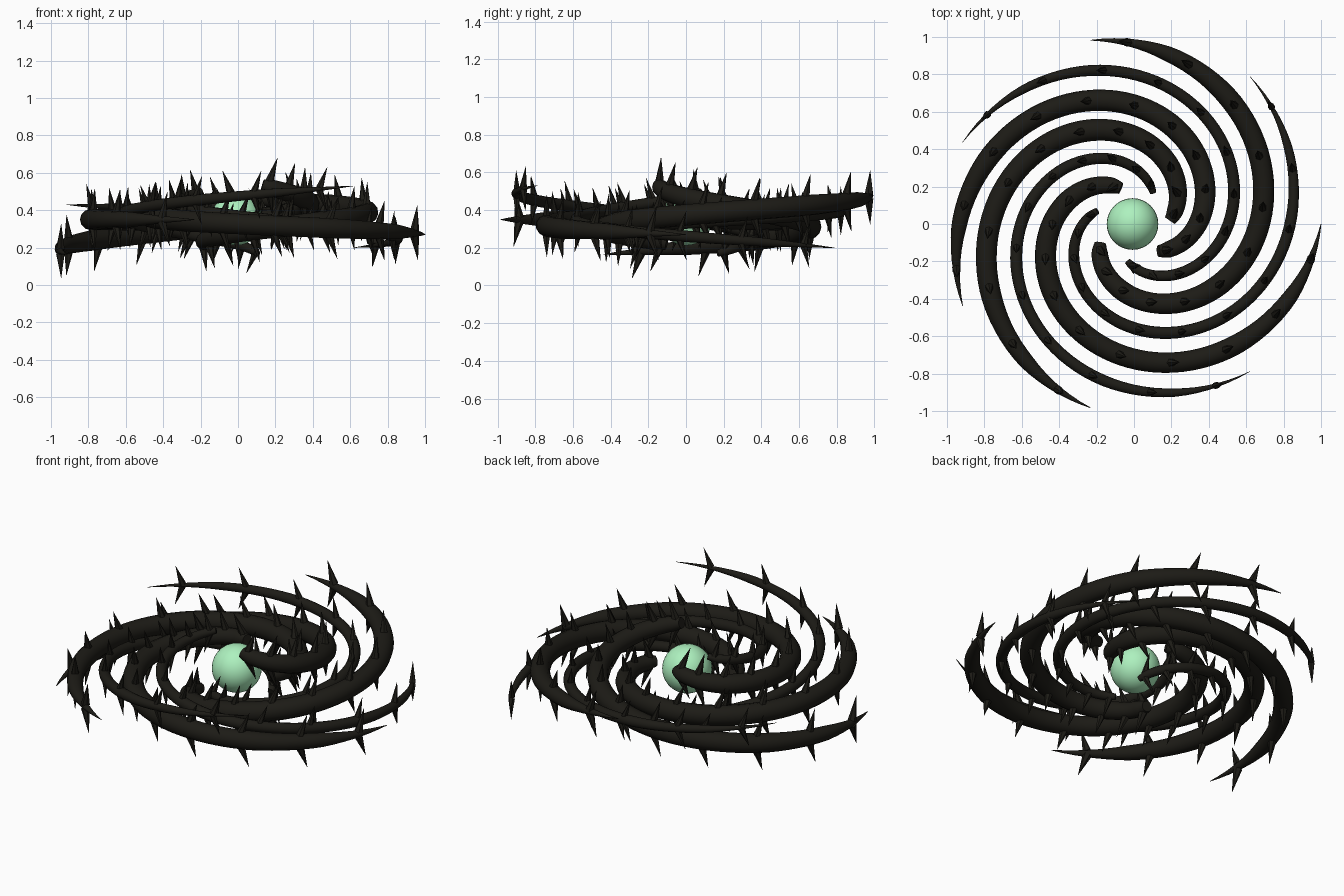
import bpy, bmesh, math, random
from mathutils import Vector, Matrix

if "Cube" in bpy.data.objects:
    bpy.data.objects.remove(bpy.data.objects["Cube"])

random.seed(4)
CX, ZC, R0, R1, SWEEP = -0.008, 0.35, 0.20, 1.008, math.radians(252)
PROFILE = [(0, 0.55), (0.04, 0.78), (0.2, 0.97), (0.45, 1.05), (0.8, 0.98), (0.9, 0.75), (1, 0.03)]


def material(name, col):
    m = bpy.data.materials.new(name)
    m.diffuse_color = (*col, 1)
    m.use_nodes = True
    m.node_tree.nodes["Principled BSDF"].inputs["Base Color"].default_value = m.diffuse_color
    return m


dark = material("dark_bark", (0.012, 0.011, 0.008))
green = material("pale_green", (0.42, 0.88, 0.52))


def width(t):
    for (a, u), (b, v) in zip(PROFILE, PROFILE[1:]):
        if t <= b:
            return u + (v - u) * (t - a) / (b - a)
    return PROFILE[-1][1]


def arm_point(t, tip_angle, rise):
    a = tip_angle - SWEEP * (1 - t)
    r = R0 + (R1 - R0) * t
    return Vector((CX + r * math.cos(a), r * math.sin(a), ZC + rise * (2 * t - 1)))


def add_object(name, mesh, mat):
    ob = bpy.data.objects.new(name, mesh)
    bpy.context.collection.objects.link(ob)
    mesh.materials.clear()
    mesh.materials.append(mat)
    return ob


# Spiral arm: tapered tube along an even spiral that climbs or sinks
def spiral_arm(i, tip_angle, rise, radius):
    n = 72
    cu = bpy.data.curves.new("arm_path", 'CURVE')
    cu.dimensions = '3D'
    cu.bevel_depth = 1.0
    cu.bevel_resolution = 4
    cu.use_fill_caps = True
    sp = cu.splines.new('POLY')
    sp.points.add(n)
    for k, p in enumerate(sp.points):
        t = k / n
        p.co = (*arm_point(t, tip_angle, rise), 1)
        p.radius = radius * width(t)
    tmp = bpy.data.objects.new("arm_path", cu)
    bpy.context.collection.objects.link(tmp)
    bpy.context.view_layer.update()
    mesh = bpy.data.meshes.new_from_object(
        tmp.evaluated_get(bpy.context.evaluated_depsgraph_get()))
    bpy.data.objects.remove(tmp)
    for f in mesh.polygons:
        f.use_smooth = True
    add_object(f"spiral_arm_{i}", mesh, dark)


# Thorns: pairs of cones above and below each arm, leaning towards the tip
def thorns(i, tip_angle, rise, radius, count=12):
    bm = bmesh.new()
    length = 0.09 + 0.9 * radius
    for k in range(count):
        t = 0.03 + 0.925 * k / (count - 1)
        p = arm_point(t, tip_angle, rise)
        tan = (arm_point(t + 0.01, tip_angle, rise) - p).normalized()
        side = tan.cross(Vector((0, 0, 1)))
        for s in (1, -1):
            lean = random.uniform(0.25, 0.4)
            sway = random.uniform(-0.5, 0.5) * max(0, 0.4 - t) * 2
            d = (Vector((0, 0, s)) + tan * lean + side * sway).normalized()
            base = p + Vector((0, 0, s)) * radius * width(t) * 0.6
            rot = d.to_track_quat('Z', 'Y').to_matrix().to_4x4()
            bmesh.ops.create_cone(
                bm, cap_ends=True, segments=6, radius1=0.014 + 0.2 * radius, radius2=0.0005,
                depth=length,
                matrix=Matrix.Translation(base + d * length / 2) @ rot)
    mesh = bpy.data.meshes.new("thorns")
    bm.to_mesh(mesh)
    bm.free()
    add_object(f"arm_thorns_{i}", mesh, dark)


# Seven arms: height change and thickness
THICK, THIN = 0.056, 0.031
ARMS = [(-0.08, THICK), (-0.15, THIN), (0.13, THICK), (0.08, THIN),
        (-0.185, THICK), (0.0, THICK), (0.18, THIN)]
for i, (rise, radius) in enumerate(ARMS):
    angle = i * math.tau / 7
    spiral_arm(i + 1, angle, rise, radius)
    thorns(i + 1, angle, rise, radius)

# Glowing core
bm = bmesh.new()
bmesh.ops.create_uvsphere(bm, u_segments=32, v_segments=16, radius=0.138,
                          matrix=Matrix.Translation((CX, 0, ZC)))
for f in bm.faces:
    f.smooth = True
mesh = bpy.data.meshes.new("core_sphere")
bm.to_mesh(mesh)
bm.free()
add_object("core_sphere", mesh, green)
